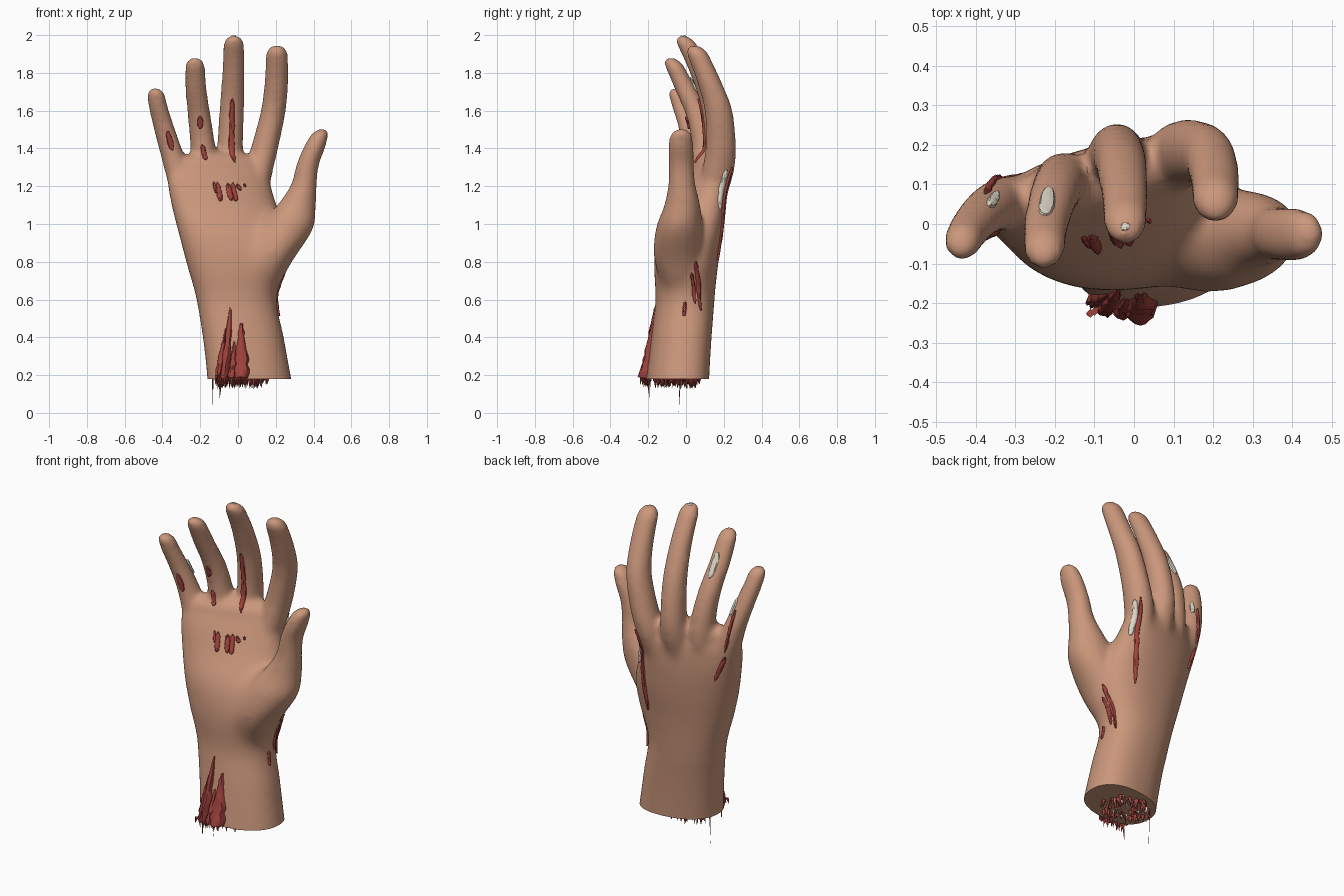
import bpy, bmesh, math, random
from mathutils import Vector
from mathutils.bvhtree import BVHTree

if "Cube" in bpy.data.objects:
    bpy.data.objects.remove(bpy.data.objects["Cube"])

random.seed(4)


def material(name, rgb):
    m = bpy.data.materials.new(name)
    m.diffuse_color = (*rgb, 1)
    m.use_nodes = True
    m.node_tree.nodes["Principled BSDF"].inputs["Base Color"].default_value = m.diffuse_color
    return m


SKIN = material("skin", (0.60, 0.31, 0.20))
FLESH = material("flesh", (0.36, 0.055, 0.045))
BONE = material("bone", (0.72, 0.68, 0.57))


def make_object(name, bm, mat, angle=40):
    bmesh.ops.recalc_face_normals(bm, faces=bm.faces)
    me = bpy.data.meshes.new(name)
    bm.to_mesh(me)
    bm.free()
    me.materials.append(mat)
    ob = bpy.data.objects.new(name, me)
    bpy.context.collection.objects.link(ob)
    bpy.context.view_layer.objects.active = ob
    bpy.ops.object.select_all(action='DESELECT')
    ob.select_set(True)
    bpy.ops.object.shade_smooth_by_angle(angle=math.radians(angle))
    return ob


def spline(rows, steps=6):
    """Catmull-Rom through rows of numbers."""
    out = []
    for i in range(len(rows) - 1):
        quad = [rows[max(i - 1, 0)], rows[i], rows[i + 1], rows[min(i + 2, len(rows) - 1)]]
        for s in range(steps):
            t = s / steps
            out.append([0.5 * (2 * b + (c - a) * t + (2 * a - 5 * b + 4 * c - d) * t * t
                        + (3 * b - a - 3 * c + d) * t ** 3) for a, b, c, d in zip(*quad)])
    return out + [list(rows[-1])]


def loft(bm, rows, power=2.0, n=32):
    """Rows are x, y, z, half width, half depth, shear; the top is rounded off."""
    rows = spline(rows)
    x, y, z, rx, ry, sh = rows[-1]
    px, py, pz = rows[-4][:3]
    for k in range(1, 7):
        a = k / 6.3 * math.pi / 2
        dz = min(rx, ry * 1.05) * math.sin(a)
        rows.append([x + (x - px) / (z - pz) * dz, y + (y - py) / (z - pz) * dz, z + dz,
                     rx * math.cos(a), ry * math.cos(a), sh])
    rings = []
    for x, y, z, rx, ry, sh in rows:
        ring = []
        for i in range(n):
            c, s = math.cos(2 * math.pi * i / n), math.sin(2 * math.pi * i / n)
            dx = rx * math.copysign(abs(c) ** (2 / power), c)
            dy = ry * math.copysign(abs(s) ** (2 / power), s)
            ring.append(bm.verts.new((x + dx, y + dy + sh * dx, z)))
        rings.append(ring)
    for a, b in zip(rings, rings[1:]):
        for i in range(n):
            bm.faces.new((a[i], a[(i + 1) % n], b[(i + 1) % n], b[i]))
    bm.faces.new(rings[0])
    bm.faces.new(rings[-1])


# Wrist and palm
bm = bmesh.new()
loft(bm, [(.07, -.05, .08, .23, .166, .12), (.06, -.045, .18, .222, .164, .12), (.028, -.025, .4, .214, .158, .1),
          (-.008, -.005, .6, .213, .155, .08), (-.01, .0, .78, .262, .168, .08),
          (-.03, .024, .95, .287, .168, .13), (-.075, .062, 1.1, .28, .137, .2),
          (-.101, .085, 1.22, .271, .11, .25), (-.105, .098, 1.3, .258, .083, .27)], 2.3, 48)
# Fingers and thumb
index = [(.075, .13, 1.1, .07, .075, 0), (.108, .17, 1.28, .076, .085, 0), (.145, .184, 1.42, .072, .08, 0),
         (.187, .172, 1.6, .066, .074, 0), (.203, .124, 1.75, .063, .065, 0), (.206, .066, 1.89, .059, .058, 0)]
middle = [(-.05, .1, 1.1, .07, .08, 0), (-.045, .155, 1.28, .077, .085, 0), (-.042, .175, 1.42, .068, .078, 0),
          (-.032, .147, 1.62, .065, .068, 0), (-.024, .08, 1.8, .06, .06, 0), (-.022, .008, 1.945, .056, .053, 0)]
ring = [(-.17, .075, 1.1, .07, .075, 0), (-.175, .1, 1.28, .073, .08, 0), (-.187, .1, 1.42, .066, .07, 0),
        (-.205, .065, 1.57, .061, .064, 0), (-.222, .0, 1.71, .057, .058, 0), (-.227, -.058, 1.83, .053, .051, 0)]
pinky = [(-.28, .04, 1.1, .065, .07, 0), (-.31, .05, 1.24, .068, .073, 0), (-.352, .045, 1.38, .062, .064, 0),
         (-.392, .016, 1.51, .056, .056, 0), (-.422, -.022, 1.62, .051, .052, 0), (-.432, -.041, 1.675, .048, .048, 0)]
thumb = [(.09, 0, .55, .06, .07, 0), (.15, -.035, .79, .13, .135, 0), (.24, -.035, .97, .155, .125, 0),
         (.31, -.02, 1.1, .102, .095, 0), (.349, -.022, 1.21, .068, .072, 0), (.368, -.025, 1.31, .06, .067, 0),
         (.402, -.027, 1.4, .058, .068, 0), (.425, -.026, 1.455, .05, .062, 0)]
for digit in (index, middle, ring, pinky, thumb):
    loft(bm, digit)

# Fuse the digits into one smooth skin
blend = make_object("hand_blend", bm, SKIN)
remesh = blend.modifiers.new("fuse", 'REMESH')
remesh.mode = 'VOXEL'
remesh.voxel_size = 0.0125
smooth = blend.modifiers.new("smooth", 'SMOOTH')
smooth.factor = 0.5
smooth.iterations = 14
dg = bpy.context.evaluated_depsgraph_get()
bm = bmesh.new()
bm.from_mesh(blend.evaluated_get(dg).to_mesh())
bpy.data.objects.remove(blend)
# Soften the thumb base and the knuckles, fading out at both ends
for k in range(36):
    verts = [v for v in bm.verts if .66 - .004 * k < v.co.z < 1.0 + .008 * k and v.co.x < .24 - .002 * k]
    bmesh.ops.smooth_vert(bm, verts=verts, factor=.5, use_axis_x=True, use_axis_y=True, use_axis_z=True)
# Flat cut through the forearm
bmesh.ops.bisect_plane(bm, geom=bm.verts[:] + bm.edges[:] + bm.faces[:], plane_co=(0, 0, .18),
                       plane_no=(0, 0, -1), clear_outer=True)
tree = BVHTree.FromBMesh(bm)
bmesh.ops.holes_fill(bm, edges=[e for e in bm.edges if e.is_boundary], sides=0)
make_object("hand", bm, SKIN, 50)


def strip(bm, a, b, width, lift=.012, lift_end=None, rag=.25):
    """Ragged raised patch draped on the skin from a to b."""
    a, b = Vector(a), Vector(b)
    lift_end = lift if lift_end is None else lift_end
    rows, nu, nv = [], 6, 12
    for j in range(nv + 1):
        t = j / nv
        p, normal = tree.find_nearest(a.lerp(b, t))[:2]
        side = normal.cross(b - a).normalized()
        taper = .15 + .85 * max(0, math.sin(math.pi * t)) ** .35
        if lift_end > lift:
            taper = min(1, .2 + 1.1 * t)
        w = width * taper * random.uniform(1 - rag, 1 + rag * .4)
        row = []
        for i in range(nu + 1):
            u = i / nu * 2 - 1
            q, n = tree.find_nearest(p + side * u * w / 2)[:2]
            h = (lift + (lift_end - lift) * t) * (1 - u ** 4) * random.uniform(.8, 1.1)
            row.append(bm.verts.new(q + n * (h - .002)))
        rows.append(row)
    for r, s in zip(rows, rows[1:]):
        for i in range(nu):
            bm.faces.new((r[i], r[i + 1], s[i + 1], s[i]))


# Torn flesh on wrist, palm and fingers
wounds = {
    "wrist_flesh": [((-.04, -.2, .56), (-.075, -.22, .185), .055, .008, .04), ((-.07, -.2, .45), (-.11, -.2, .185), .04, .006, .03),
                    ((.02, -.2, .48), (.015, -.22, .185), .09, .008, .045), ((-.02, -.2, .38), (-.03, -.22, .185), .05, .006, .035),
                    ((.25, .045, .81), (.25, .11, .55), .03), ((.25, .03, .74), (.25, .06, .58), .025),
                    ((.25, -.01, .59), (.25, -.015, .52), .025)],
    "palm_flesh": [((-.105, -.05, 1.23), (-.095, -.05, 1.11), .035), ((-.125, -.05, 1.23), (-.115, -.05, 1.16), .02),
                   ((-.045, -.05, 1.23), (-.035, -.05, 1.12), .035), ((-.015, -.05, 1.24), (-.01, -.05, 1.12), .035),
                   ((.01, -.05, 1.235), (.03, -.05, 1.2), .025), ((.05, -.03, 1.235), (.055, -.03, 1.215), .015)],
    "finger_flesh": [((-.033, .05, 1.66), (-.028, .08, 1.31), .036), ((-.2, 0, 1.57), (-.2, 0, 1.5), .035),
                     ((-.19, .02, 1.42), (-.17, .03, 1.33), .03), ((-.37, -.05, 1.49), (-.345, -.03, 1.39), .035),
                     ((-.375, .09, 1.5), (-.34, .13, 1.25), .025), ((-.345, .13, 1.22), (-.3, .16, 1.06), .03)],
    "knuckle_flesh": [((.18, .27, 1.29), (.14, .21, .8), .035)],
}
bones = {
    "knuckle_bone": [((.2, .23, 1.28), (.19, .2, 1.08), .04, .012)],
    "ring_finger_bone": [((-.225, .05, 1.79), (-.215, .1, 1.65), .045, .01)],
    "pinky_bone": [((-.36, .05, 1.55), (-.345, .08, 1.46), .03, .012)],
    "middle_tip_bone": [((-.04, .0, 2.02), (-.005, .0, 2.02), .025, .006)],
}
for group, mat in ((wounds, FLESH), (bones, BONE)):
    for name, items in group.items():
        bm = bmesh.new()
        for item in items:
            strip(bm, *item, rag=.1 if mat is BONE else .3)
        make_object(name, bm, mat)


def shard(bm, x, y, top, tip, r):
    """Thin hanging spike."""
    corners = [(x + r * math.cos(k * math.pi / 2), y + r * math.sin(k * math.pi / 2), top) for k in range(4)]
    base = [bm.verts.new(c) for c in corners]
    end = bm.verts.new((x + random.uniform(-.01, .01), y + random.uniform(-.01, .01), tip))
    bm.faces.new(base)
    for k in range(4):
        bm.faces.new((base[k], base[(k + 1) % 4], end))


def shards(name, count, mat, low, size):
    bm = bmesh.new()
    for _ in range(count):
        a, d = random.uniform(0, 2 * math.pi), math.sqrt(random.uniform(.1, 1))
        shard(bm, .02 + .14 * d * math.cos(a), -.05 + .12 * d * math.sin(a), .185,
              random.uniform(low, .165), random.uniform(.3, 1) * size)
    if mat is FLESH:
        for i in range(30):  # fringe under the wrist strips
            x = -.11 + .15 * i / 29
            shard(bm, x, -.215 - .1 * x + random.uniform(-.02, .02) - .25 * x * x, .2, random.uniform(.13, .175), .011)
        shard(bm, -.09, -.2, .19, .075, .009)
        shard(bm, -.133, -.03, .19, .0, .004)
    make_object(name, bm, mat, 20)


# Frayed flesh and bone splinters at the cut
shards("stump_flesh", 90, FLESH, .125, .018)
shards("stump_bone", 22, BONE, .12, .012)
